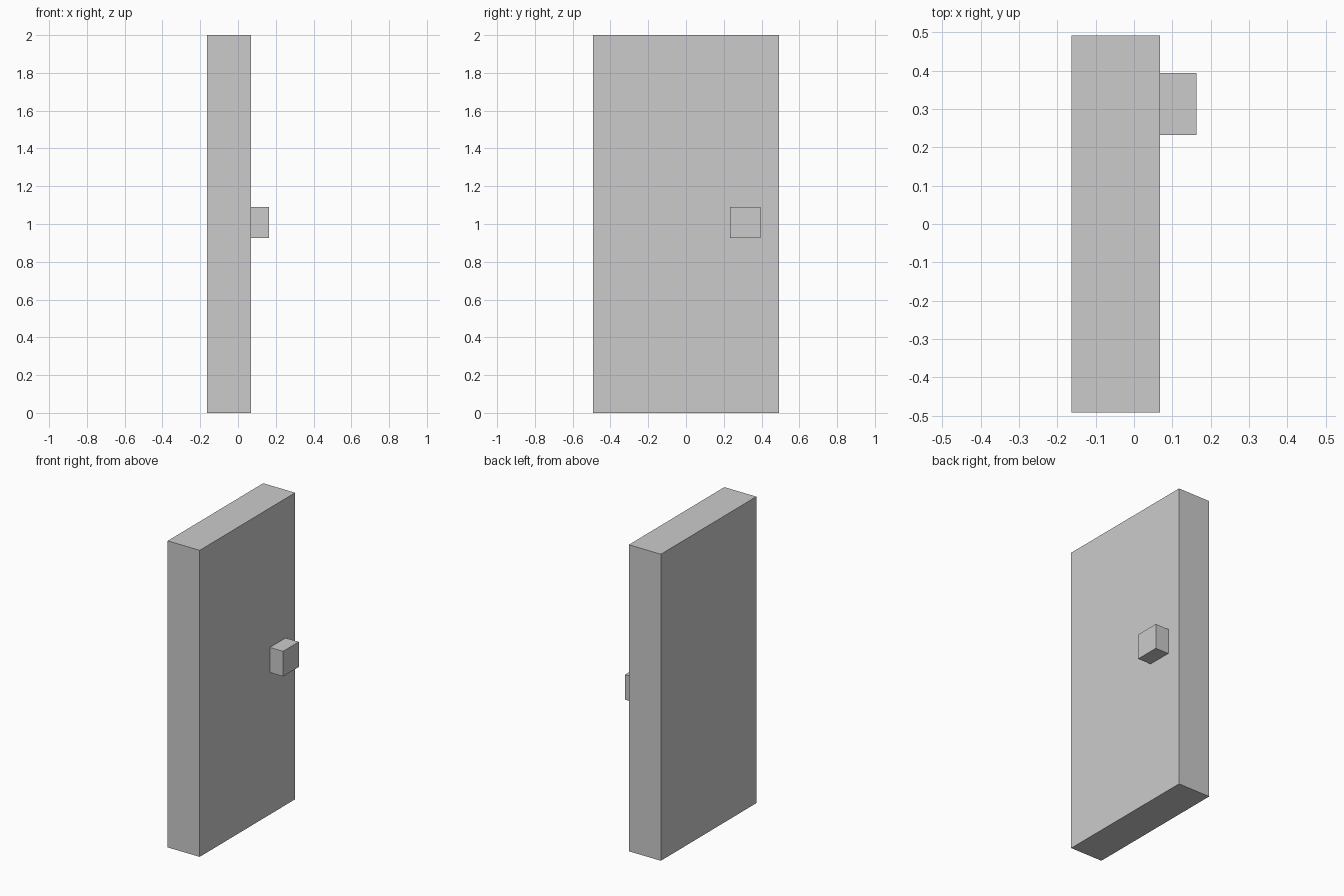
import bpy
from mathutils import Vector

if "Cube" in bpy.data.objects:
    bpy.data.objects.remove(bpy.data.objects["Cube"])


def box(name, low, high):
    low, high = Vector(low), Vector(high)
    bpy.ops.mesh.primitive_cube_add(size=1, location=(low + high) / 2)
    obj = bpy.context.object
    obj.name = name
    obj.scale = high - low
    bpy.ops.object.transform_apply(location=False, rotation=False, scale=True)
    return obj


# Tall door slab
box("door_panel", (-0.163, -0.492, 0), (0.068, 0.492, 2))

# Square knob on the right face
box("door_knob", (0.068, 0.232, 0.926), (0.163, 0.394, 1.09))
